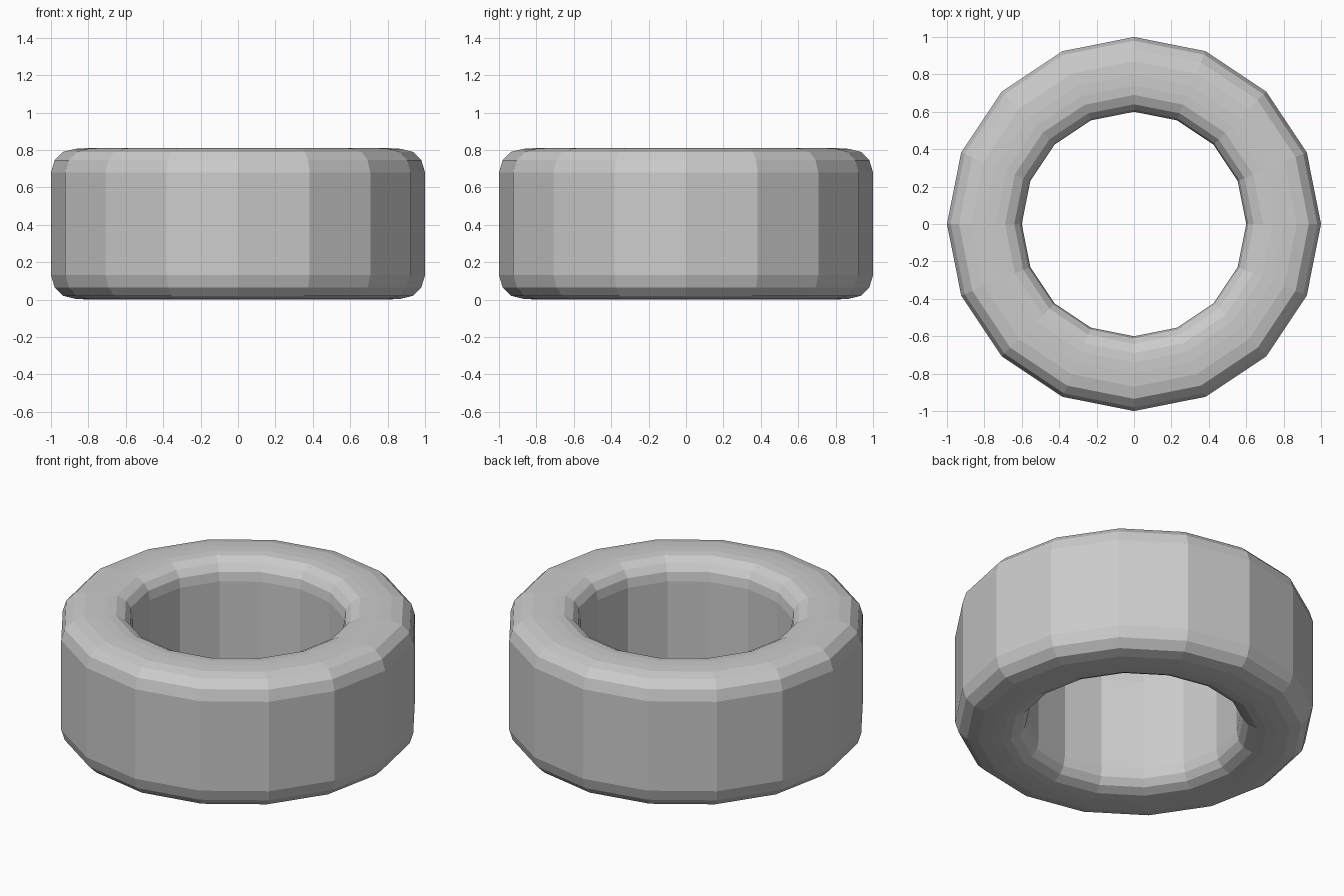
import bpy, bmesh, math

if "Cube" in bpy.data.objects:
    bpy.data.objects.remove(bpy.data.objects["Cube"])

SIDES = 16
HEIGHT = 0.81

# Lower half of the ring's rounded cross-section: (radius, z), outside to inside
lower = [(1.0, 0.13), (0.98, 0.065), (0.935, 0.02), (0.87, 0.004), (0.80, 0.0),
         (0.74, 0.0), (0.69, 0.005), (0.64, 0.03), (0.61, 0.07), (0.60, 0.125)]
profile = lower + [(r, HEIGHT - z) for r, z in reversed(lower)]

# Sweep the closed cross-section around the vertical axis
bm = bmesh.new()
rings = []
for i in range(SIDES):
    a = 2 * math.pi * i / SIDES
    rings.append([bm.verts.new((r * math.cos(a), r * math.sin(a), z)) for r, z in profile])
n = len(profile)
for i in range(SIDES):
    a, b = rings[i], rings[(i + 1) % SIDES]
    for j in range(n):
        k = (j + 1) % n
        bm.faces.new((a[j], a[k], b[k], b[j]))
bmesh.ops.recalc_face_normals(bm, faces=bm.faces)

# Flat-shaded ring object
mesh = bpy.data.meshes.new("ring")
bm.to_mesh(mesh)
bm.free()
ring = bpy.data.objects.new("ring", mesh)
bpy.context.collection.objects.link(ring)
